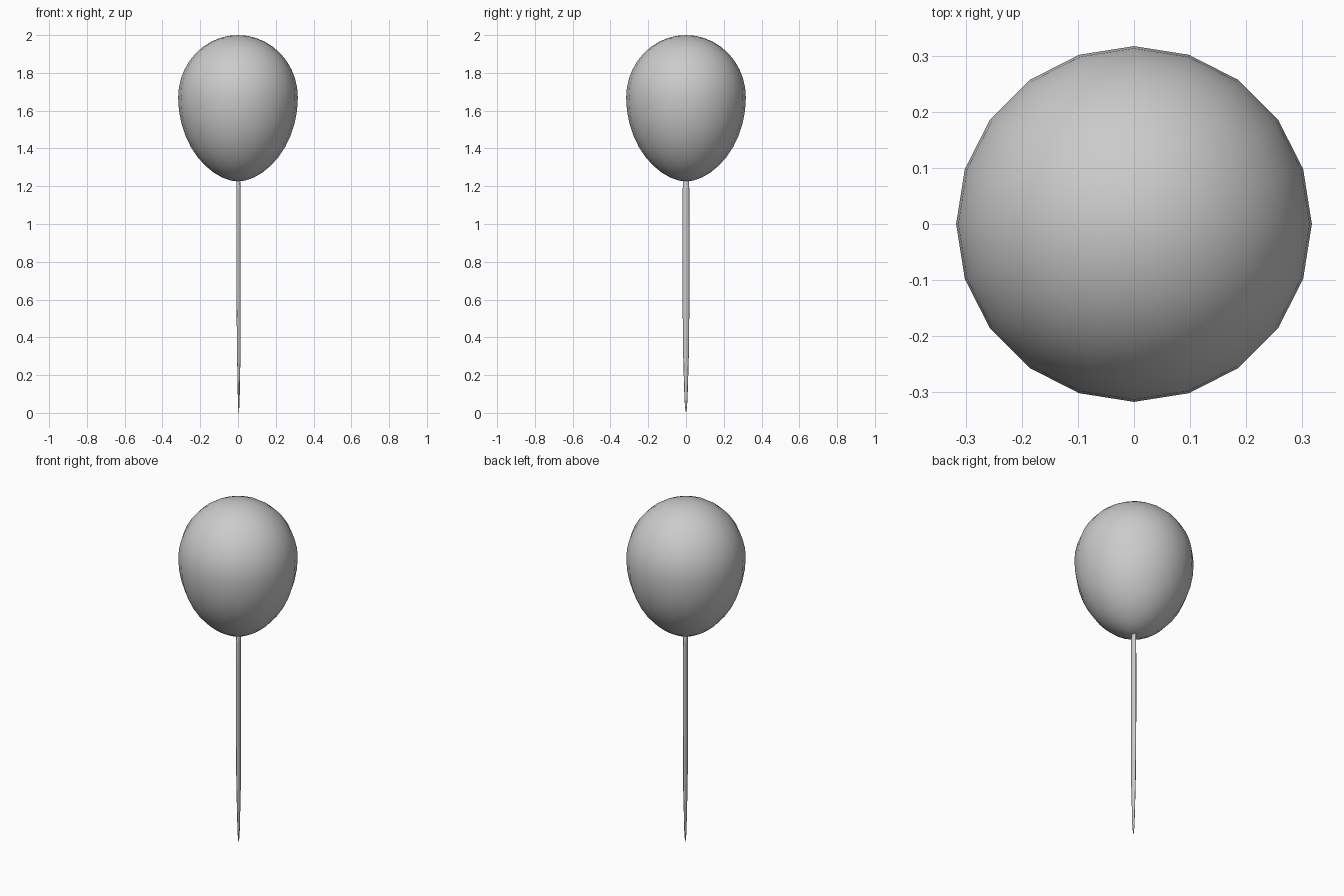
import bpy, bmesh, math

if "Cube" in bpy.data.objects:
    bpy.data.objects.remove(bpy.data.objects["Cube"])


def lathe(name, profile, sides, sx=1.0, sy=1.0):
    """Loft rings (radius, z, x offset) around z; zero radius closes to a pole."""
    bm = bmesh.new()
    rings = []
    for r, z, ox in profile:
        if r == 0:
            rings.append([bm.verts.new((ox, 0, z))] * sides)
        else:
            rings.append([bm.verts.new((ox + sx * r * math.cos(2 * math.pi * i / sides),
                                        sy * r * math.sin(2 * math.pi * i / sides), z))
                          for i in range(sides)])
    for a, b in zip(rings, rings[1:]):
        for i in range(sides):
            j = (i + 1) % sides
            quad = list(dict.fromkeys((a[i], a[j], b[j], b[i])))
            bm.faces.new(quad)
    bmesh.ops.recalc_face_normals(bm, faces=bm.faces)
    mesh = bpy.data.meshes.new(name)
    bm.to_mesh(mesh)
    bm.free()
    obj = bpy.data.objects.new(name, mesh)
    bpy.context.collection.objects.link(obj)
    for p in mesh.polygons:
        p.use_smooth = True
    return obj


# Balloon: egg shape, rounder above its widest ring and tapering below
R, mid, top, bottom = 0.317, 1.67, 2.0, 1.225
body = []
steps = 20
for k in range(steps + 1):
    t = -math.pi / 2 + math.pi * k / steps
    s, c = math.sin(t), max(math.cos(t), 0)
    if k in (0, steps):
        c = 0
    if s < 0:
        body.append((R * c ** 1.12, mid + s * (mid - bottom), 0))
    else:
        body.append((R * c, mid + s * (top - mid), 0))
lathe("balloon", body, 20)

# String: thin flattened cord, narrowing to a point at the ground
cord = [(0, 0, 0.004), (0.005, 0.03, 0.004), (0.008, 0.07, 0.004), (0.012, 0.2, 0.004),
        (0.016, 0.34, 0.004), (0.018, 0.6, 0.003), (0.019, 0.95, 0.003),
        (0.018, 1.17, 0.003), (0.015, 1.25, 0.002), (0, 1.26, 0.002)]
lathe("string", cord, 8, sx=0.6, sy=1.0)
